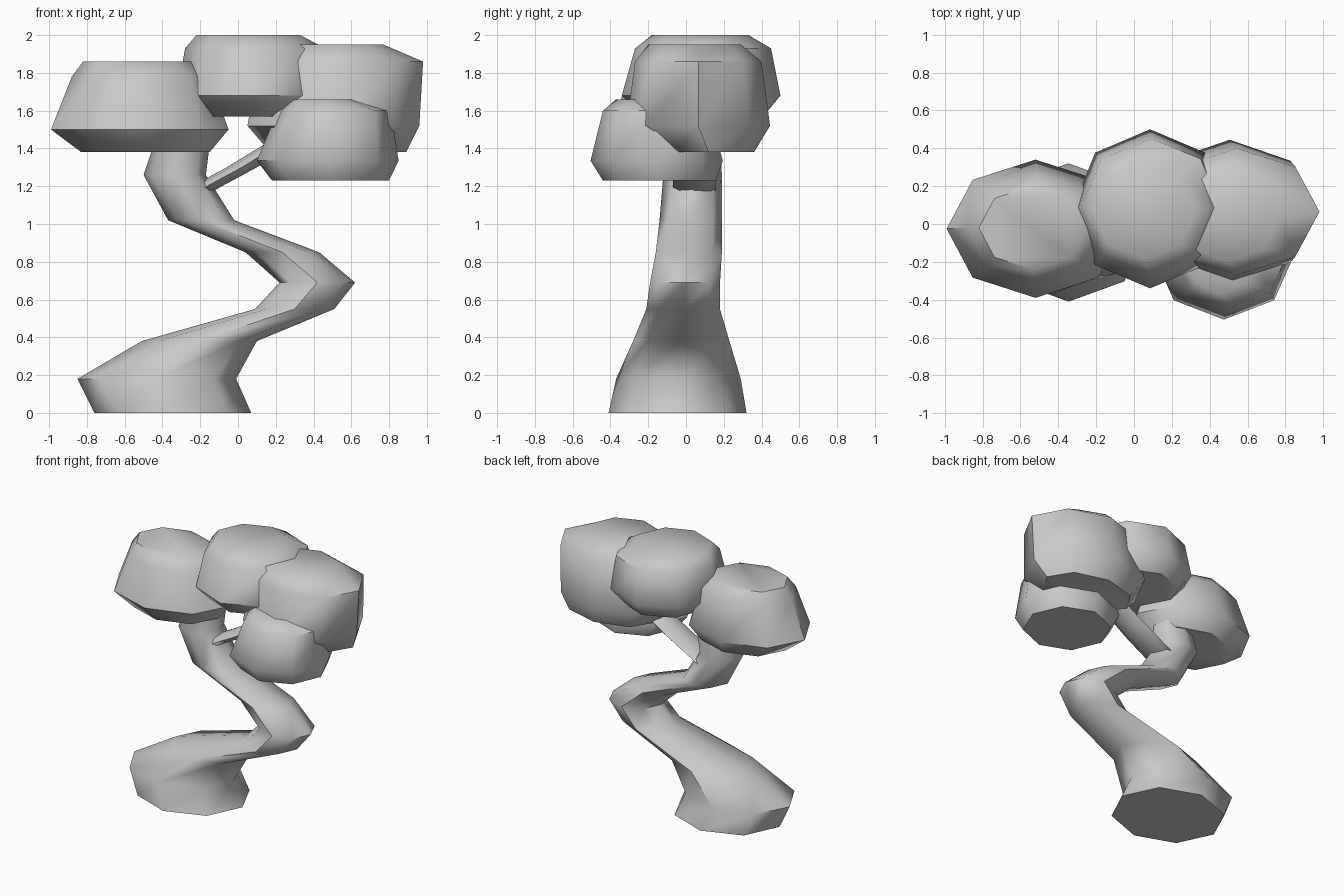
import bpy, bmesh, math

SIDES = 8

grey = bpy.data.materials.new("plain grey")
grey.diffuse_color = (0.58, 0.58, 0.58, 1)


def loft(name, rings, angle=50):
    """Skin level octagons given as (z, centre x, centre y, radius x, radius y), low to high."""
    bm = bmesh.new()
    loops = []
    for z, cx, cy, rx, ry in rings:
        loop = []
        for i in range(SIDES):
            a = math.tau * i / SIDES
            loop.append(bm.verts.new((cx + rx * math.cos(a), cy + ry * math.sin(a), z)))
        loops.append(loop)
    for lo, hi in zip(loops, loops[1:]):
        for i in range(SIDES):
            j = (i + 1) % SIDES
            bm.faces.new((lo[i], lo[j], hi[j], hi[i]))
    bm.faces.new(loops[0][::-1])
    bm.faces.new(loops[-1])
    bmesh.ops.recalc_face_normals(bm, faces=bm.faces[:])
    mesh = bpy.data.meshes.new(name)
    bm.to_mesh(mesh)
    bm.free()
    mesh.materials.append(grey)
    ob = bpy.data.objects.new(name, mesh)
    bpy.context.collection.objects.link(ob)
    bpy.ops.object.select_all(action='DESELECT')
    ob.select_set(True)
    bpy.context.view_layer.objects.active = ob
    bpy.ops.object.shade_smooth_by_angle(angle=math.radians(angle))
    return ob


# Winding trunk with a wide foot
loft("trunk", [
    (0.00, -0.345, -0.045, 0.415, 0.365),
    (0.18, -0.43, -0.04, 0.42, 0.33),
    (0.38, -0.205, -0.025, 0.305, 0.255),
    (0.55, 0.30, -0.015, 0.21, 0.195),
    (0.69, 0.42, -0.005, 0.20, 0.185),
    (0.85, 0.235, 0.015, 0.195, 0.175),
    (1.02, -0.195, 0.025, 0.175, 0.165),
    (1.26, -0.335, 0.035, 0.165, 0.155),
    (1.50, -0.28, 0.035, 0.14, 0.14),
])

# Side branch reaching to the right-hand foliage
loft("branch", [
    (1.17, -0.22, 0.045, 0.08, 0.115),
    (1.30, 0.02, 0.045, 0.08, 0.11),
    (1.55, 0.43, 0.05, 0.08, 0.10),
])

# Four flattened foliage clumps
loft("foliage_left", [
    (1.38, -0.49, -0.02, 0.34, 0.27),
    (1.50, -0.52, -0.025, 0.47, 0.365),
    (1.78, -0.515, -0.02, 0.365, 0.29),
    (1.86, -0.535, -0.02, 0.285, 0.22),
])
loft("foliage_top", [
    (1.57, 0.09, 0.09, 0.31, 0.32),
    (1.68, 0.085, 0.08, 0.41, 0.42),
    (1.93, 0.09, 0.09, 0.37, 0.36),
    (2.00, 0.055, 0.075, 0.275, 0.255),
])
loft("foliage_right", [
    (1.38, 0.53, 0.12, 0.36, 0.24),
    (1.52, 0.505, 0.065, 0.455, 0.38),
    (1.86, 0.545, 0.065, 0.435, 0.335),
    (1.95, 0.50, 0.045, 0.27, 0.245),
])
loft("foliage_front", [
    (1.23, 0.49, -0.14, 0.31, 0.30),
    (1.335, 0.475, -0.155, 0.375, 0.35),
    (1.60, 0.51, -0.16, 0.30, 0.28),
    (1.66, 0.455, -0.165, 0.18, 0.205),
])
